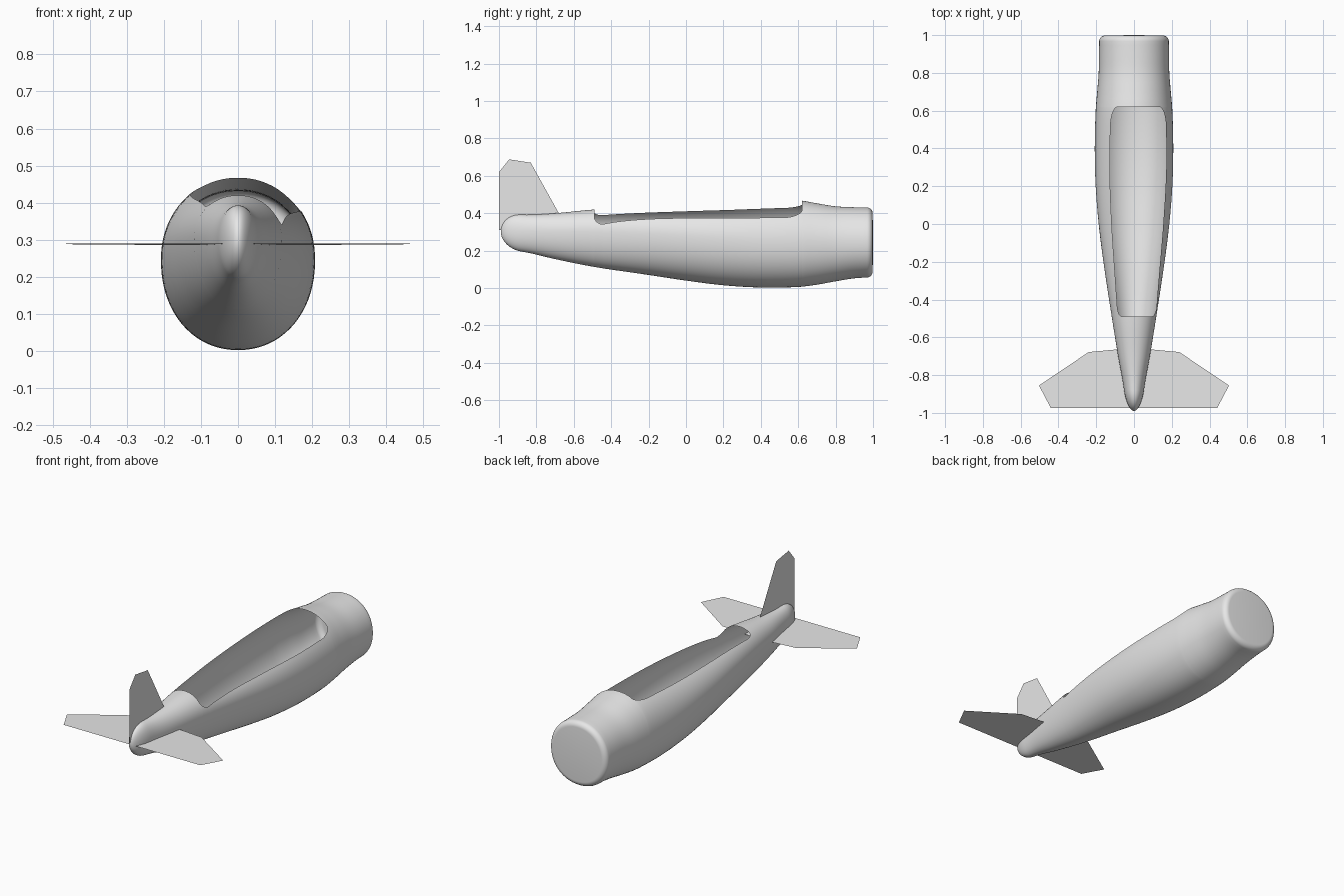
import bpy, bmesh, math

cube = bpy.data.objects.get("Cube")
if cube:
    bpy.data.objects.remove(cube, do_unlink=True)

grey = bpy.data.materials.new("plain_grey")
grey.use_nodes = True
grey.diffuse_color = (0.8, 0.8, 0.8, 1)
grey.node_tree.nodes["Principled BSDF"].inputs["Base Color"].default_value = (0.8, 0.8, 0.8, 1)


def add_object(name, bm):
    mesh = bpy.data.meshes.new(name)
    bm.to_mesh(mesh)
    bm.free()
    mesh.materials.append(grey)
    obj = bpy.data.objects.new(name, mesh)
    bpy.context.collection.objects.link(obj)
    return obj


def sample(rows, y):
    """Smooth interpolation of all columns of a table keyed by its first column."""
    y = min(max(y, rows[0][0]), rows[-1][0])
    i = next(k for k in range(len(rows) - 1) if y <= rows[k + 1][0])

    def slope(k, c):
        a, b = rows[max(k - 1, 0)], rows[min(k + 1, len(rows) - 1)]
        return (b[c] - a[c]) / (b[0] - a[0])

    p, q = rows[i], rows[i + 1]
    h = q[0] - p[0]
    t = (y - p[0]) / h
    s = t * t * (3 - 2 * t)
    return [p[c] * (1 - s) + q[c] * s
            + h * t * (1 - t) * ((1 - t) * slope(i, c) - t * slope(i + 1, c))
            for c in range(1, len(p))]


# Body stations: y, top, widest height, bottom, half width
BODY = [
    (-0.99, 0.40, 0.30, 0.21, 0.04),
    (-0.85, 0.392, 0.30, 0.19, 0.057),
    (-0.7, 0.40, 0.30, 0.155, 0.084),
    (-0.49, 0.42, 0.30, 0.113, 0.118),
    (-0.2, 0.435, 0.29, 0.07, 0.162),
    (0, 0.445, 0.275, 0.04, 0.187),
    (0.2, 0.455, 0.26, 0.015, 0.203),
    (0.4, 0.466, 0.245, 0.003, 0.208),
    (0.6, 0.469, 0.24, 0.006, 0.203),
    (0.7, 0.453, 0.24, 0.018, 0.195),
    (0.8, 0.437, 0.24, 0.036, 0.187),
    (0.9, 0.432, 0.24, 0.052, 0.185),
    (1, 0.43, 0.24, 0.058, 0.184),
]
# Cockpit rails: y, right x, left x
RAILS = [(-0.49, -0.085, 0.115), (-0.3, -0.098, 0.13), (0, -0.118, 0.155),
         (0.3, -0.128, 0.171), (0.62, -0.122, 0.168)]
REAR, FRONT = -0.49, 0.62
REAR_CORNER, FRONT_CORNER = 0.05, 0.1
TAIL, TAIL_CAP, NOSE, NOSE_CAP = -0.99, 0.11, 0.998, 0.03
POWER = 2.1
TOP, LOWER = 14, 58


def rail_angles(y):
    y = min(max(y, REAR), FRONT)
    right, left = sample(RAILS, y)
    u = max(0, (REAR + REAR_CORNER - y) / REAR_CORNER)
    v = max(0, (y - FRONT + FRONT_CORNER) / FRONT_CORNER)
    inset = 0.022 * (1 - math.sqrt(max(0, 1 - u * u)))
    inset += 0.035 * (1 - math.sqrt(max(0, 1 - v * v)))
    width = sample(BODY, y)[3]

    def angle(x):
        return math.acos((abs(x) / width) ** (POWER / 2))
    return angle(left - inset), math.pi - angle(right + inset)


def ring(y):
    top, mid, low, width = sample(BODY, y)
    up, down = top - mid, mid - low
    t = max(0, (TAIL + TAIL_CAP - y) / TAIL_CAP)
    scale = math.sqrt(max(0, 1 - t * t))
    n = max(0, (y - NOSE + NOSE_CAP) / NOSE_CAP)
    trim = NOSE_CAP * (1 - math.sqrt(max(0, 1 - n * n)))
    a, b = rail_angles(y)
    angles = [a + (b - a) * i / TOP for i in range(TOP)]
    angles += [b + (a + math.tau - b) * i / LOWER for i in range(LOWER)]

    def power(v):
        return math.copysign(abs(v) ** (2 / POWER), v)
    return [((width * scale - trim) * power(math.cos(g)), y,
             mid + ((up if math.sin(g) > 0 else down) * scale - trim) * power(math.sin(g)))
            for g in angles]


def spread(a, b, count):
    return [a + (b - a) * i / count for i in range(count)]


def ease(start, end, count):
    """Stations that bunch up towards the end."""
    return [start + (end - start) * math.sin(math.pi / 2 * i / count) for i in range(count + 1)]


# Fuselage: lofted shell with an open cockpit
stations = ease(TAIL + TAIL_CAP, TAIL, 10)[9::-1]
stations += spread(TAIL + TAIL_CAP, REAR, 14)[1:]
stations += ease(REAR + REAR_CORNER, REAR, 10)[::-1]
stations += spread(REAR + REAR_CORNER, FRONT - FRONT_CORNER, 30)[1:]
stations += ease(FRONT - FRONT_CORNER, FRONT, 12)
stations += spread(FRONT, NOSE - NOSE_CAP, 16)[1:]
stations += ease(NOSE - NOSE_CAP, NOSE, 8)

bm = bmesh.new()
rings = [[bm.verts.new(p) for p in ring(y)] for y in stations]
count = TOP + LOWER
for k in range(len(rings) - 1):
    middle = (stations[k] + stations[k + 1]) / 2
    is_open = REAR < middle < FRONT
    for i in range(TOP if is_open else 0, count):
        j = (i + 1) % count
        bm.faces.new((rings[k][i], rings[k][j], rings[k + 1][j], rings[k + 1][i]))
# Tail tip and nose disc
for loop, tip in ((rings[0], (0, TAIL, 0.30)), (rings[-1], (0, 1, 0.244))):
    pole = bm.verts.new(tip)
    for i in range(count):
        bm.faces.new((loop[i], loop[(i + 1) % count], pole))
loose = [v for v in bm.verts if not v.link_faces]
bmesh.ops.delete(bm, geom=loose, context='VERTS')
bmesh.ops.recalc_face_normals(bm, faces=bm.faces)
fuselage = add_object("fuselage", bm)
bpy.ops.object.select_all(action='DESELECT')
fuselage.select_set(True)
bpy.context.view_layer.objects.active = fuselage
bpy.ops.object.shade_smooth_by_angle(angle=math.radians(50))


def plate(name, points):
    bm = bmesh.new()
    bm.faces.new([bm.verts.new(p) for p in points])
    return add_object(name, bm)


# Thin tail surfaces
plate("tail_fin", [(0, y, z) for y, z in (
    (-1, 0.31), (-0.67, 0.37), (-0.68, 0.40), (-0.83, 0.67), (-0.945, 0.688), (-1, 0.62))])

tailplane = plate("tailplane", [(x, y, 0.286 - 0.012 * (y + 0.66)) for x, y in (
    (0, -0.975), (0.44, -0.975), (0.503, -0.855), (0.24, -0.678), (0.1, -0.665), (0, -0.66))])
mirror = tailplane.modifiers.new("mirror", 'MIRROR')
mirror.use_axis = (True, False, False)
